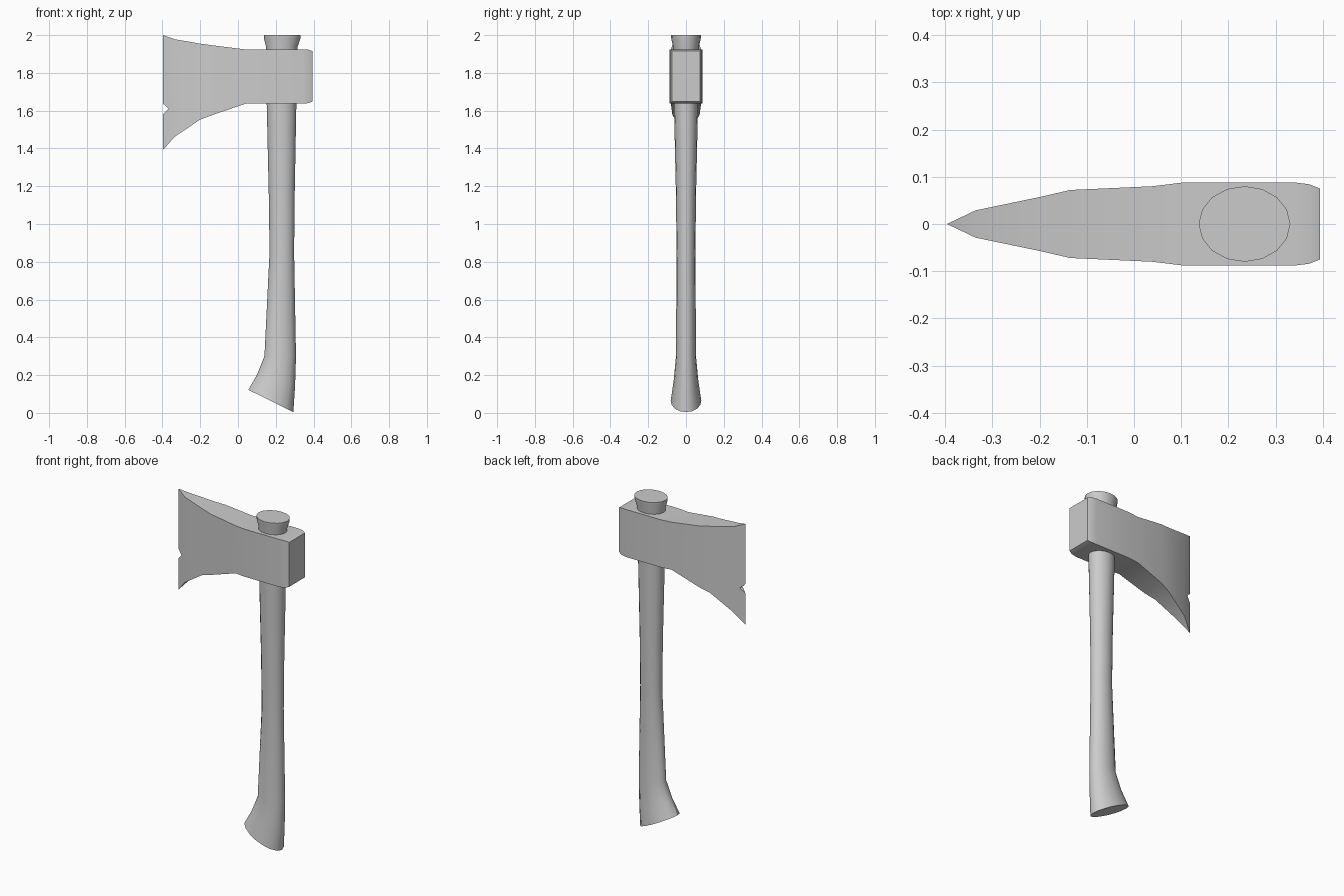
import bpy, bmesh
from math import cos, sin, pi

if "Cube" in bpy.data.objects:
    bpy.data.objects.remove(bpy.data.objects["Cube"])


def loft(name, rings):
    """Skin a list of equal-length vertex rings and cap both ends."""
    bm = bmesh.new()
    rows = [[bm.verts.new(p) for p in ring] for ring in rings]
    n = len(rows[0])
    for a, b in zip(rows, rows[1:]):
        for i in range(n):
            j = (i + 1) % n
            bm.faces.new((a[i], a[j], b[j], b[i]))
    bm.faces.new(rows[0][::-1])
    bm.faces.new(rows[-1])
    bmesh.ops.remove_doubles(bm, verts=bm.verts, dist=0.0005)
    bmesh.ops.recalc_face_normals(bm, faces=bm.faces)
    me = bpy.data.meshes.new(name)
    bm.to_mesh(me)
    bm.free()
    ob = bpy.data.objects.new(name, me)
    bpy.context.collection.objects.link(ob)
    return ob


def select(ob):
    bpy.ops.object.select_all(action='DESELECT')
    ob.select_set(True)
    bpy.context.view_layer.objects.active = ob


def smooth(ob, degrees):
    select(ob)
    bpy.ops.object.shade_smooth_by_angle(angle=degrees * pi / 180)


# Axe head: x, bottom z, top z, half thickness
sections = [
    (-0.396, 1.393, 2.0, 0.0),
    (-0.335, 1.462, 1.978, 0.029),
    (-0.20, 1.553, 1.955, 0.057),
    (-0.135, 1.577, 1.946, 0.072),
    (0.04, 1.637, 1.924, 0.080),
    (0.105, 1.637, 1.924, 0.088),
    (0.34, 1.637, 1.924, 0.088),
    (0.372, 1.640, 1.923, 0.084),
    (0.394, 1.648, 1.916, 0.075),
]
head = loft("axe_head", [[(x, -t, b), (x, t, b), (x, t, h), (x, -t, h)]
                         for x, b, h, t in sections])

# Chip in the cutting edge
notch = [(-0.41, 1.65), (-0.368, 1.61), (-0.41, 1.57)]
cutter = loft("edge_notch_cutter", [[(x, y, z) for x, z in notch] for y in (-0.1, 0.1)])
cutter.hide_render = True
mod = head.modifiers.new("notch", 'BOOLEAN')
mod.operation = 'DIFFERENCE'
mod.solver = 'EXACT'
mod.object = cutter
select(head)
bpy.ops.object.modifier_apply(modifier=mod.name)
bpy.data.objects.remove(cutter)
smooth(head, 25)

# Handle: left x, left z, right x, right z, half depth in y
SIDES = 16
stations = [
    (0.055, 0.122, 0.293, 0.004, 0.081),
    (0.102, 0.205, 0.302, 0.140, 0.065),
    (0.140, 0.300, 0.307, 0.300, 0.053),
    (0.167, 0.850, 0.297, 0.850, 0.050),
    (0.163, 1.150, 0.300, 1.150, 0.053),
    (0.152, 1.640, 0.309, 1.640, 0.064),
    (0.148, 1.940, 0.316, 1.940, 0.069),
    (0.137, 1.985, 0.331, 1.985, 0.079),
    (0.137, 2.000, 0.331, 2.000, 0.080),
]


def oval(xl, zl, xr, zr, ry):
    ring = []
    for i in range(SIDES):
        a = 2 * pi * i / SIDES
        f = (1 + cos(a)) / 2
        ring.append((xl + (xr - xl) * f, ry * sin(a), zl + (zr - zl) * f))
    return ring


handle = loft("handle", [oval(*s) for s in stations])
smooth(handle, 35)
